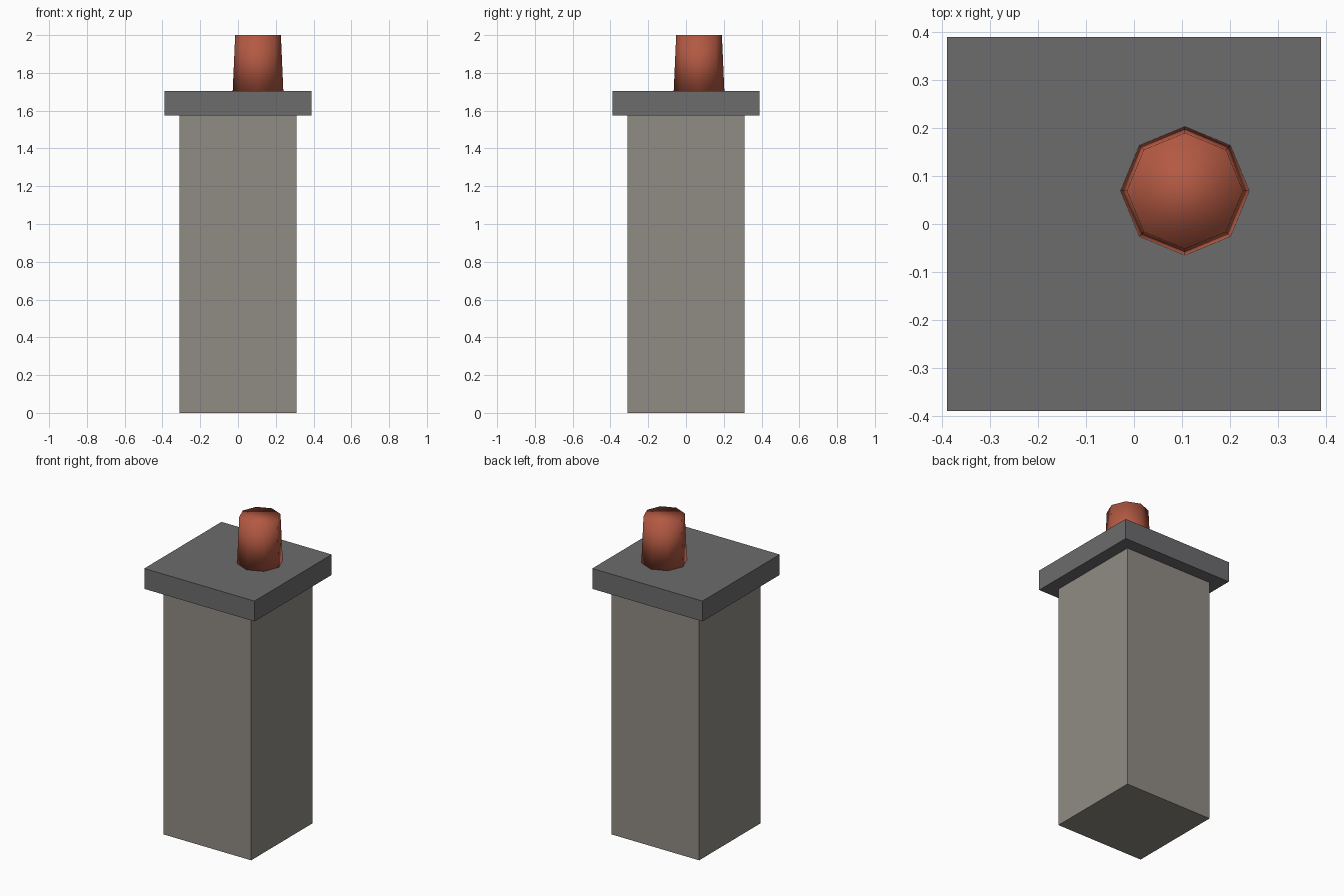
import bpy

if "Cube" in bpy.data.objects:
    bpy.data.objects.remove(bpy.data.objects["Cube"])

def material(name, rgb):
    m = bpy.data.materials.new(name)
    m.diffuse_color = (*rgb, 1)
    m.use_nodes = True
    m.node_tree.nodes["Principled BSDF"].inputs["Base Color"].default_value = m.diffuse_color
    return m

def block(name, width, z0, z1, mat=None):
    bpy.ops.mesh.primitive_cube_add(size=1, location=(0, 0, (z0 + z1) / 2))
    ob = bpy.context.object
    ob.name = name
    ob.scale = (width, width, z1 - z0)
    bpy.ops.object.transform_apply(location=False, rotation=False, scale=True)
    if mat:
        ob.data.materials.append(mat)
    return ob

# Square masonry shaft and overhanging slab
block("chimney_stack", 0.62, 0, 1.575, material("warm_stone", (0.28, 0.26, 0.23)))
block("chimney_cap", 0.778, 1.575, 1.705, material("dark_stone", (0.15, 0.15, 0.155)))

# Off-centre eight-sided tapered pot, smooth shaded, corners on the x and y axes
bpy.ops.mesh.primitive_cone_add(vertices=8, radius1=0.134, radius2=0.121,
                                depth=0.295, location=(0.106, 0.069, 1.8525))
pot = bpy.context.object
pot.name = "chimney_pot"
pot.data.materials.append(material("terracotta", (0.45, 0.1, 0.055)))
bpy.ops.object.shade_smooth()
